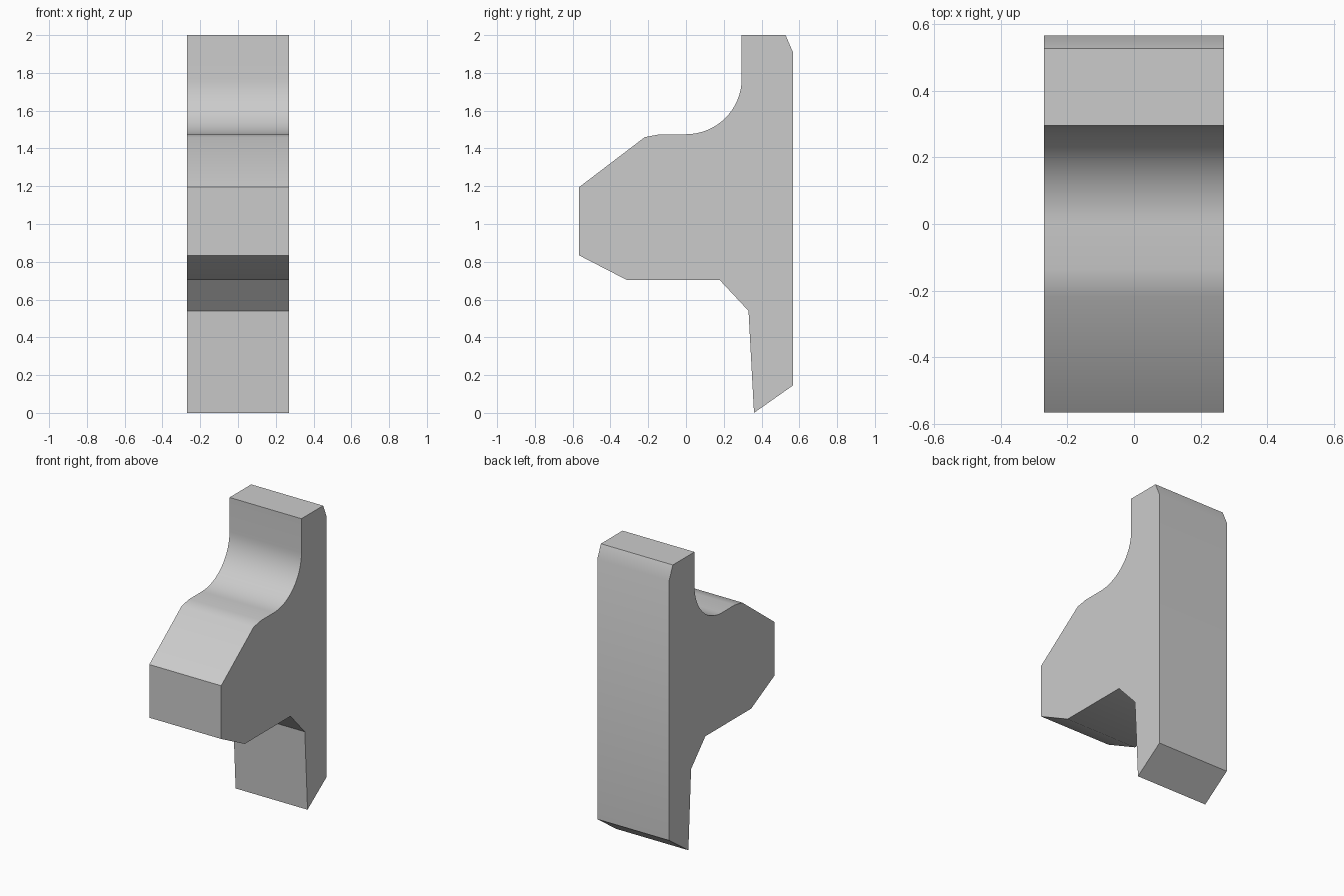
import bpy
import bmesh
from math import sin, cos, radians

cube = bpy.data.objects.get("Cube")
if cube:
    bpy.data.objects.remove(cube, do_unlink=True)

HALF_WIDTH = 0.27
ARC_RADIUS = 0.295
ARC_CENTRE = (0.0, 1.77)
ARC_STEPS = 16

# Side profile (y, z): foot, back edge and top of the upright
profile = [(0.36, 0.0), (0.566, 0.145), (0.566, 1.91), (0.527, 2.0), (0.295, 2.0)]

# Concave fillet sweeping from the upright down to the nose
for i in range(ARC_STEPS + 1):
    a = radians(-90 * i / ARC_STEPS)
    profile.append((ARC_CENTRE[0] + ARC_RADIUS * cos(a),
                    ARC_CENTRE[1] + ARC_RADIUS * sin(a)))

# Nose, underside and front of the foot
profile += [(-0.137, 1.475), (-0.218, 1.46), (-0.566, 1.195), (-0.566, 0.834),
            (-0.314, 0.704), (0.178, 0.704), (0.331, 0.54)]

# Extrude the profile across the width
bm = bmesh.new()
face = bm.faces.new([bm.verts.new((-HALF_WIDTH, y, z)) for y, z in profile])
result = bmesh.ops.extrude_face_region(bm, geom=[face])
moved = [v for v in result["geom"] if isinstance(v, bmesh.types.BMVert)]
bmesh.ops.translate(bm, verts=moved, vec=(2 * HALF_WIDTH, 0, 0))
bmesh.ops.recalc_face_normals(bm, faces=bm.faces)

mesh = bpy.data.meshes.new("bracket_block")
bm.to_mesh(mesh)
bm.free()
block = bpy.data.objects.new("bracket_block", mesh)
bpy.context.collection.objects.link(block)

# Plain grey material
grey = bpy.data.materials.new("light_grey")
grey.use_nodes = True
colour = (0.6, 0.6, 0.6, 1.0)
grey.diffuse_color = colour
grey.node_tree.nodes["Principled BSDF"].inputs["Base Color"].default_value = colour
mesh.materials.append(grey)

# Smooth the shallow curves, keep the hard edges
bpy.ops.object.select_all(action="DESELECT")
block.select_set(True)
bpy.context.view_layer.objects.active = block
bpy.ops.object.shade_smooth_by_angle(angle=radians(30))
